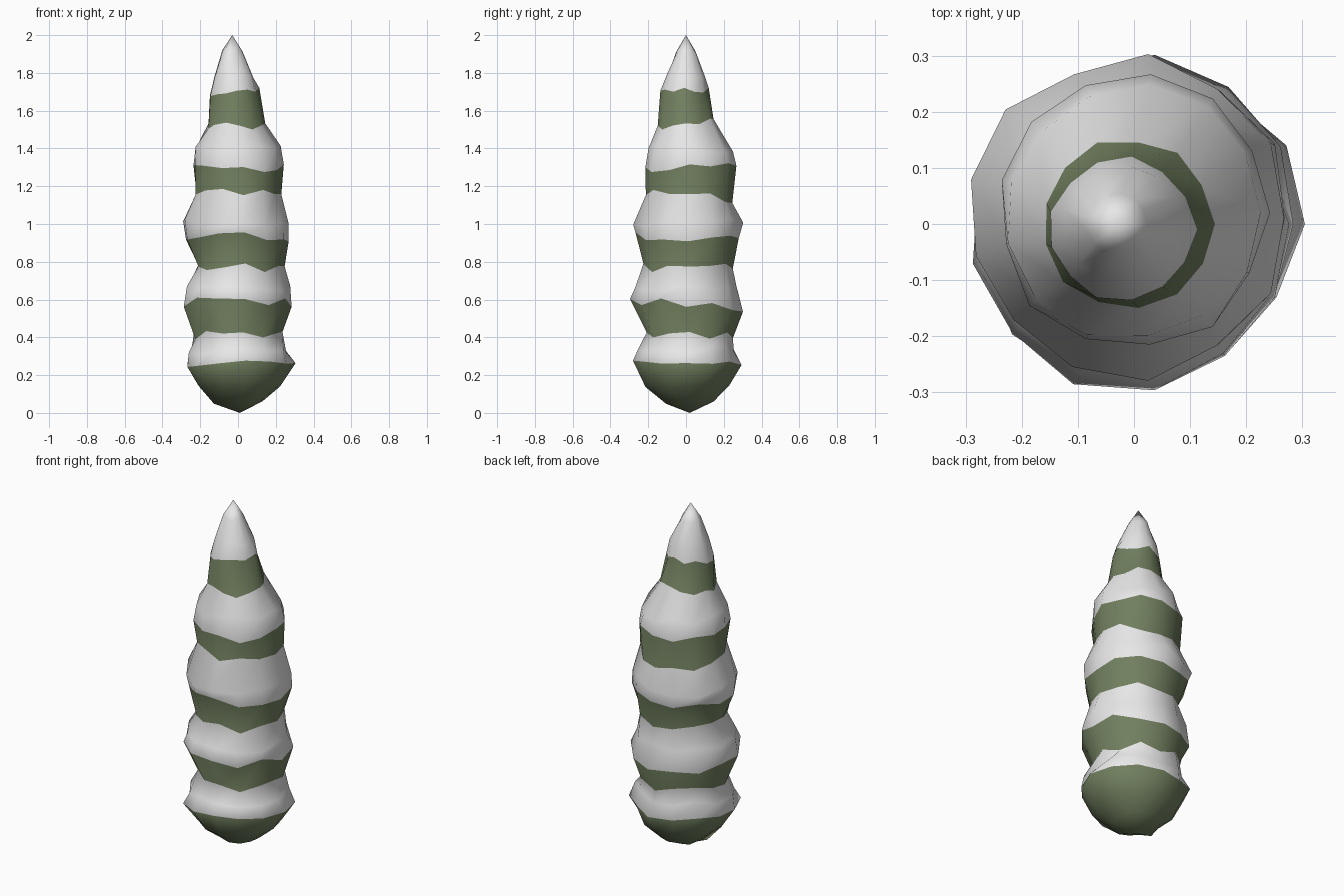
import bpy, bmesh, random
from math import cos, sin, pi

cube = bpy.data.objects.get("Cube")
if cube:
    bpy.data.objects.remove(cube)

random.seed(11)
SIDES = 13


def material(name, rgb):
    m = bpy.data.materials.new(name)
    m.use_nodes = True
    m.diffuse_color = (*rgb, 1)
    m.node_tree.nodes["Principled BSDF"].inputs["Base Color"].default_value = (*rgb, 1)
    return m


# Rings from the bottom up: height, centre x, centre y, radius, slope to the back, band above
GREEN, SNOW = 1, 0
rings = [
    (0.06, 0.00, 0.02, 0.13, 0, GREEN),
    (0.14, 0.01, 0.01, 0.22, 0, GREEN),
    (0.265, 0.005, 0.00, 0.29, 0, SNOW),
    (0.33, 0.00, 0.00, 0.262, 0, SNOW),
    (0.41, 0.00, 0.02, 0.234, 0, GREEN),
    (0.575, 0.00, 0.00, 0.294, -0.08, SNOW),
    (0.65, 0.00, 0.00, 0.272, 0, SNOW),
    (0.77, 0.01, 0.01, 0.235, 0, GREEN),
    (0.925, 0.00, 0.01, 0.275, -0.03, SNOW),
    (1.01, -0.01, 0.01, 0.284, 0, SNOW),
    (1.15, 0.00, 0.02, 0.227, -0.1, GREEN),
    (1.295, 0.00, 0.02, 0.24, 0.06, SNOW),
    (1.40, 0.00, 0.02, 0.225, 0, SNOW),
    (1.53, -0.01, 0.00, 0.15, 0.06, GREEN),
    (1.70, -0.02, -0.01, 0.128, 0, SNOW),
    (1.78, -0.02, 0.00, 0.104, 0, SNOW),
    (1.91, -0.03, 0.00, 0.054, 0, SNOW),
]

# Wobbly stacked body with a pointed top and a rounded base
bm = bmesh.new()
loops = []
for i, (z, cx, cy, r, slope, band) in enumerate(rings):
    wobble = 0.025 if 1 < i < len(rings) - 2 else 0.012
    loop = []
    for k in range(SIDES):
        a = 2 * pi * k / SIDES
        rr = r * random.uniform(0.96, 1.04)
        y = rr * sin(a)
        loop.append(bm.verts.new((cx + rr * cos(a), cy + y,
                                  z + slope * y + random.uniform(-wobble, wobble))))
    loops.append(loop)

for i in range(len(loops) - 1):
    for k in range(SIDES):
        n = (k + 1) % SIDES
        f = bm.faces.new((loops[i][k], loops[i][n], loops[i + 1][n], loops[i + 1][k]))
        f.material_index = rings[i][5]

base = bm.verts.new((0.01, 0.02, 0.0))
tip = bm.verts.new((-0.03, 0.0, 2.0))
for k in range(SIDES):
    n = (k + 1) % SIDES
    bm.faces.new((base, loops[0][n], loops[0][k])).material_index = GREEN
    bm.faces.new((tip, loops[-1][k], loops[-1][n])).material_index = SNOW
for f in bm.faces:
    f.smooth = True

mesh = bpy.data.meshes.new("snowy_tree")
bm.to_mesh(mesh)
bm.free()
mesh.materials.append(material("snow white", (0.8, 0.8, 0.8)))
mesh.materials.append(material("leaf green", (0.165, 0.212, 0.114)))
tree = bpy.data.objects.new("snowy_tree", mesh)
bpy.context.collection.objects.link(tree)
